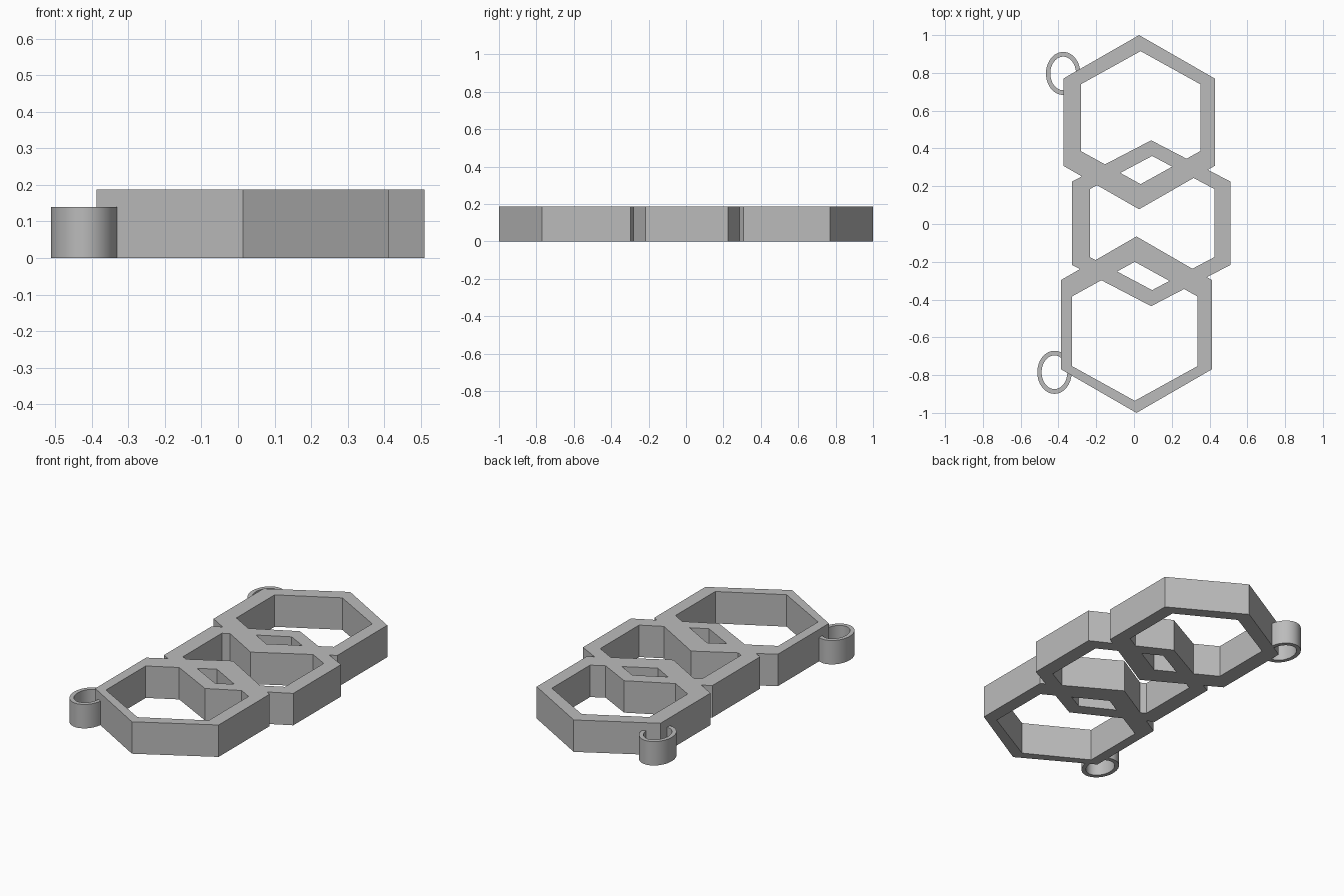
import bpy
import bmesh
from math import cos, sin, tau

cube = bpy.data.objects.get("Cube")
if cube:
    bpy.data.objects.remove(cube, do_unlink=True)

grey = bpy.data.materials.new("plain grey")
grey.use_nodes = True
grey.diffuse_color = (0.5, 0.5, 0.5, 1)
grey.node_tree.nodes["Principled BSDF"].inputs["Base Color"].default_value = (0.5, 0.5, 0.5, 1)


def hexagon(cx, cy, half_width, radius, corner):
    """Pointed-top hexagon outline, counter-clockwise from the back point."""
    return [(cx, cy + radius), (cx - half_width, cy + corner),
            (cx - half_width, cy - corner), (cx, cy - radius),
            (cx + half_width, cy - corner), (cx + half_width, cy + corner)]


def ellipse(cx, cy, rx, ry, sides=64):
    return [(cx + rx * cos(tau * i / sides), cy + ry * sin(tau * i / sides))
            for i in range(sides)]


def walled_loop(name, outer, inner, height):
    """Upright wall between two outlines with the same point count."""
    bm = bmesh.new()
    ob, ib, ot, it = [[bm.verts.new((x, y, z)) for x, y in outline]
                      for outline, z in ((outer, 0), (inner, 0), (outer, height), (inner, height))]
    n = len(outer)
    for i in range(n):
        j = (i + 1) % n
        for a, b in ((ob, ot), (ot, it), (it, ib), (ib, ob)):
            bm.faces.new((a[i], a[j], b[j], b[i]))
    bmesh.ops.recalc_face_normals(bm, faces=bm.faces)
    mesh = bpy.data.meshes.new(name)
    bm.to_mesh(mesh)
    bm.free()
    mesh.materials.append(grey)
    obj = bpy.data.objects.new(name, mesh)
    bpy.context.collection.objects.link(obj)
    return obj


def activate(obj):
    bpy.ops.object.select_all(action='DESELECT')
    obj.select_set(True)
    bpy.context.view_layer.objects.active = obj


# Three interlocking hexagonal frames with slightly off-centre openings
HEIGHT = 0.187
back = walled_loop("hexagon_chain", hexagon(0.027, 0.539, 0.401, 0.461, 0.231),
                   hexagon(0.035, 0.563, 0.316, 0.352, 0.177), HEIGHT)
middle = walled_loop("middle_hexagon", hexagon(0.091, 0.004, 0.419, 0.439, 0.221),
                     hexagon(0.096, 0.005, 0.33, 0.355, 0.18), HEIGHT)
front = walled_loop("front_hexagon", hexagon(0.013, -0.533, 0.4, 0.467, 0.236),
                    hexagon(0.004, -0.568, 0.333, 0.368, 0.184), HEIGHT)

# Fuse the frames into one body
activate(back)
for part in (middle, front):
    union = back.modifiers.new("union", 'BOOLEAN')
    union.operation = 'UNION'
    union.solver = 'EXACT'
    union.object = part
    bpy.ops.object.modifier_apply(modifier=union.name)
    bpy.data.objects.remove(part, do_unlink=True)

# Hanging rings on the right-hand corners
for name, x, y in (("back_ring", -0.375, 0.797), ("front_ring", -0.421, -0.785)):
    ring = walled_loop(name, ellipse(x, y, 0.091, 0.114), ellipse(x, y, 0.068, 0.089), 0.14)
    activate(ring)
    bpy.ops.object.shade_smooth_by_angle()
